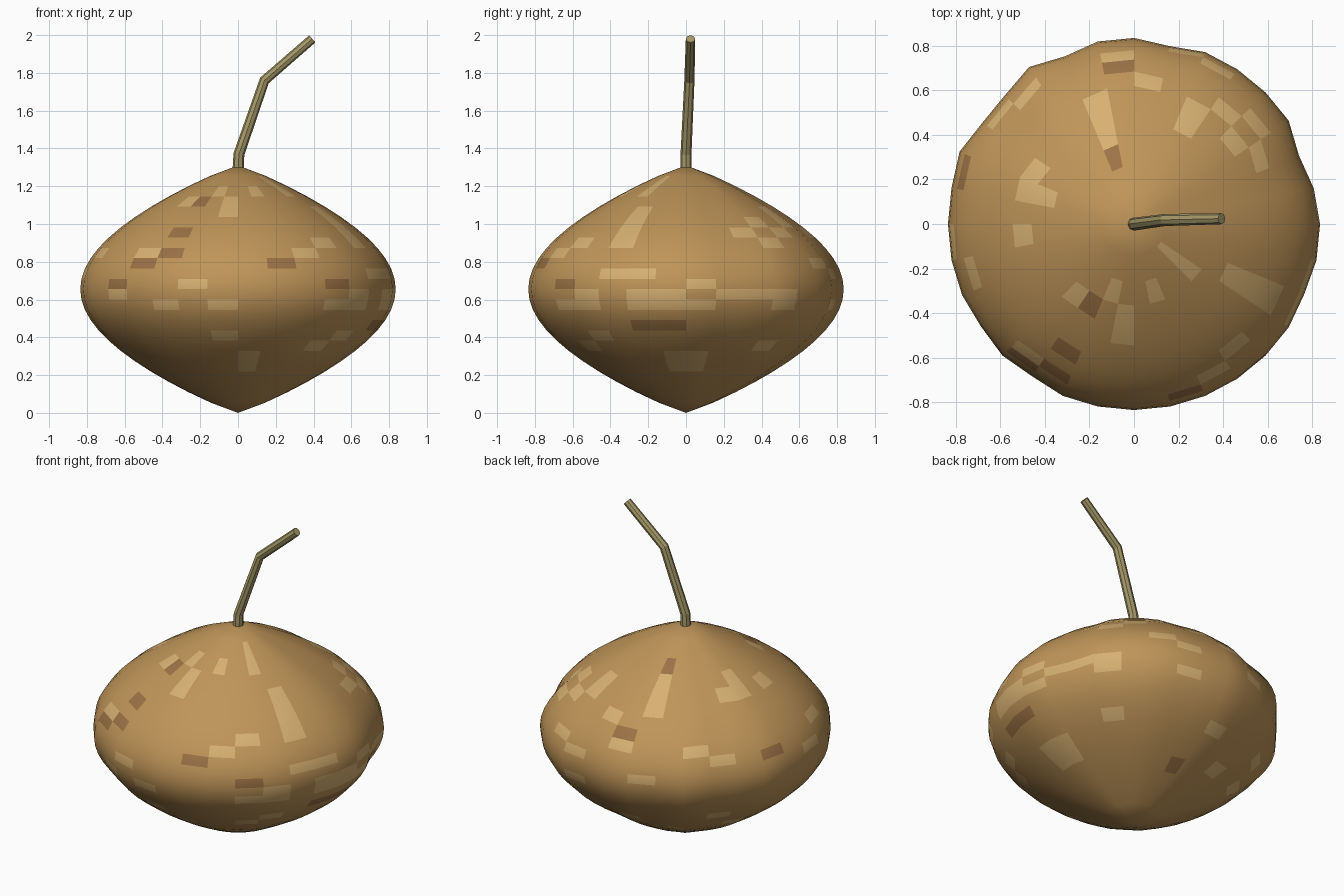
import bpy, bmesh, math
from mathutils import Vector

if "Cube" in bpy.data.objects:
    bpy.data.objects.remove(bpy.data.objects["Cube"])

SEGS, RINGS, HEIGHT, RADIUS = 32, 24, 1.31, 0.835


def material(name, color):
    m = bpy.data.materials.new(name)
    m.diffuse_color = (*color, 1)
    m.use_nodes = True
    m.node_tree.nodes["Principled BSDF"].inputs["Base Color"].default_value = m.diffuse_color
    return m


def finish(bm, name, mats, smooth):
    bmesh.ops.recalc_face_normals(bm, faces=bm.faces)
    for f in bm.faces:
        f.smooth = smooth
    me = bpy.data.meshes.new(name)
    bm.to_mesh(me)
    bm.free()
    for m in mats:
        me.materials.append(m)
    ob = bpy.data.objects.new(name, me)
    bpy.context.collection.objects.link(ob)
    return ob


# speckles: ring -> segments carrying a light or dark patch
LIGHT = {4: (24, 31, 0, 10), 5: (24, 31, 0, 13), 6: (27, 3, 8), 7: (23, 28, 12),
         10: (21, 23, 27, 28, 30, 31, 0, 3, 6), 11: (28, 30, 31, 1, 2, 3, 19),
         12: (22, 0, 9), 13: (29, 30, 16, 6), 14: (5, 12), 15: (20, 26, 8, 11, 17),
         16: (29, 3, 27), 17: (29, 2, 4, 7), 18: (29, 3, 5, 9),
         19: (29, 5, 9, 13, 14, 16, 23), 20: (9, 14, 20, 23), 21: (22, 25, 28), 22: (28,)}
DARK = {3: (7,), 8: (30, 31), 12: (19, 27), 14: (25, 20, 14), 15: (21,),
        16: (3, 8), 17: (21,), 20: (21,), 21: (9,)}

# slightly uneven roundness for each meridian
WOBBLE = {1: .985, 2: .96, 7: .975, 10: .975, 12: .98, 13: .98, 14: 1.015,
          11: 1.015, 19: .99, 21: .985, 30: .99}

# fruit body
bm = bmesh.new()
south, north = bm.verts.new((0, 0, 0)), bm.verts.new((0, 0, HEIGHT))
rows = []
for k in range(1, RINGS):
    r = RADIUS * math.sin(math.pi * k / RINGS) ** 0.86
    rows.append([bm.verts.new((r * WOBBLE.get(s, 1) * math.cos(math.tau * s / SEGS),
                               r * WOBBLE.get(s, 1) * math.sin(math.tau * s / SEGS),
                               HEIGHT * k / RINGS)) for s in range(SEGS)])
for k in range(RINGS):
    for s in range(SEGS):
        t = (s + 1) % SEGS
        if k == 0:
            vs = (south, rows[0][t], rows[0][s])
        elif k == RINGS - 1:
            vs = (north, rows[-1][s], rows[-1][t])
        else:
            vs = (rows[k - 1][s], rows[k - 1][t], rows[k][t], rows[k][s])
        f = bm.faces.new(vs)
        f.material_index = 1 if s in LIGHT.get(k, ()) else 2 if s in DARK.get(k, ()) else 0
finish(bm, "fruit_body", [material("skin", (0.52, 0.30, 0.10)),
                          material("light_speckle", (0.68, 0.44, 0.17)),
                          material("dark_speckle", (0.33, 0.17, 0.06))], True)

# bent stem: eight-sided tube through a few path points
path = [Vector(p) for p in ((0, 0, 1.27), (0.005, 0, 1.37), (0.14, 0.018, 1.76), (0.393, 0.024, 1.98))]
radii = (0.03, 0.029, 0.027, 0.025)
bm = bmesh.new()
loops = []
for i, (p, r) in enumerate(zip(path, radii)):
    a = (p - path[i - 1]).normalized() if i else Vector((0, 0, 1))
    b = (path[i + 1] - p).normalized() if i < len(path) - 1 else a
    d = (a + b).normalized()
    u = Vector((0, 1, 0)).cross(d).normalized()
    v = d.cross(u)
    loops.append([bm.verts.new(p + r * (u * math.cos(math.tau * j / 8) + v * math.sin(math.tau * j / 8)))
                  for j in range(8)])
for lo, hi in zip(loops, loops[1:]):
    for j in range(8):
        bm.faces.new((lo[j], lo[(j + 1) % 8], hi[(j + 1) % 8], hi[j]))
bm.faces.new(loops[0][::-1])
bm.faces.new(loops[-1])
finish(bm, "stem", [material("stem_wood", (0.38, 0.32, 0.14))], False)
